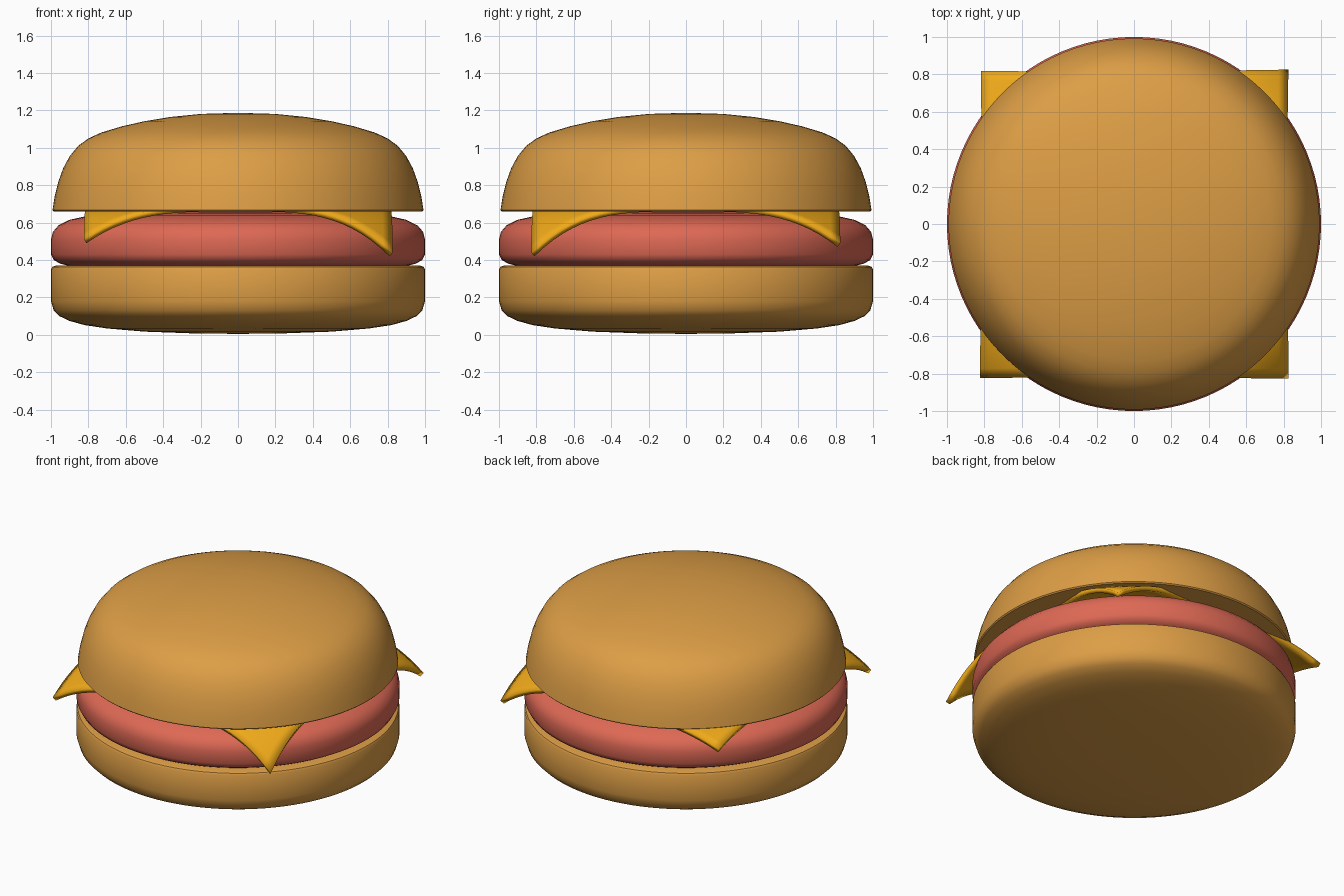
import bpy, bmesh, math
from mathutils import Matrix

if "Cube" in bpy.data.objects:
    bpy.data.objects.remove(bpy.data.objects["Cube"])


def material(name, rgb):
    mat = bpy.data.materials.new(name)
    mat.diffuse_color = (*rgb, 1)
    mat.use_nodes = True
    mat.node_tree.nodes["Principled BSDF"].inputs["Base Color"].default_value = mat.diffuse_color
    return mat


def finish(bm, name, mat, angle=35):
    mesh = bpy.data.meshes.new(name)
    bm.to_mesh(mesh)
    bm.free()
    obj = bpy.data.objects.new(name, mesh)
    bpy.context.collection.objects.link(obj)
    mesh.materials.append(mat)
    bpy.ops.object.select_all(action='DESELECT')
    obj.select_set(True)
    bpy.context.view_layer.objects.active = obj
    bpy.ops.object.shade_smooth_by_angle(angle=math.radians(angle))
    return obj


def lathe(name, profile, mat, steps=96):
    """Spin a (radius, height) profile about the z axis."""
    bm = bmesh.new()
    verts = [bm.verts.new((r, 0, z)) for r, z in profile]
    edges = [bm.edges.new(pair) for pair in zip(verts, verts[1:])]
    bmesh.ops.spin(bm, geom=verts + edges, cent=(0, 0, 0), axis=(0, 0, 1),
                   angle=math.tau, steps=steps)
    bmesh.ops.remove_doubles(bm, verts=bm.verts, dist=1e-4)
    bmesh.ops.recalc_face_normals(bm, faces=bm.faces)
    return finish(bm, name, mat)


bread = material("bread", (0.72, 0.34, 0.06))
meat = material("meat", (0.73, 0.14, 0.09))
yellow = material("yellow", (0.87, 0.40, 0.01))

# Bottom bun: flat top, rounded underside
lathe("bottom_bun", [
    (0, 0.005), (0.25, 0.008), (0.5, 0.017), (0.7, 0.034), (0.82, 0.052),
    (0.9, 0.074), (0.955, 0.1), (0.985, 0.13), (1.0, 0.18), (1.0, 0.35),
    (0.993, 0.363), (0.975, 0.37), (0, 0.37)], bread)

# Patty: soft disc with a domed upper edge
lathe("patty", [
    (0, 0.365), (0.9, 0.368), (0.95, 0.38), (0.985, 0.4), (1.0, 0.43),
    (1.0, 0.51), (0.99, 0.55), (0.96, 0.585), (0.9, 0.615), (0.8, 0.637),
    (0.65, 0.65), (0.45, 0.657), (0, 0.66)], meat)

# Top bun: flat underside and a tall dome
lathe("top_bun", [
    (0, 0.66), (0.985, 0.66), (0.992, 0.667), (0.98, 0.74), (0.96, 0.82),
    (0.935, 0.89), (0.9, 0.955), (0.855, 1.01), (0.8, 1.05), (0.73, 1.082),
    (0.62, 1.115), (0.5, 1.142), (0.36, 1.165), (0.2, 1.181), (0, 1.187)], bread)

# Cheese slice: square sheet whose corners droop by different amounts
HALF, FLAT_RADIUS = 0.81, 0.8
droop = {(1, -1): 0.24, (-1, -1): 0.17, (1, 1): 0.19, (-1, 1): 0.09}
bm = bmesh.new()
bmesh.ops.create_grid(bm, x_segments=32, y_segments=32, size=HALF,
                      matrix=Matrix.Translation((0, 0, 0.66)))
reach = HALF * math.sqrt(2) - FLAT_RADIUS
for v in bm.verts:
    corner = (1 if v.co.x > 0 else -1, 1 if v.co.y > 0 else -1)
    t = max(0, math.hypot(v.co.x, v.co.y) - FLAT_RADIUS) / reach
    v.co.z -= droop[corner] * t ** 2
cheese = finish(bm, "cheese_slice", yellow)
solid = cheese.modifiers.new("thickness", 'SOLIDIFY')
solid.thickness = 0.03
solid.offset = 1
